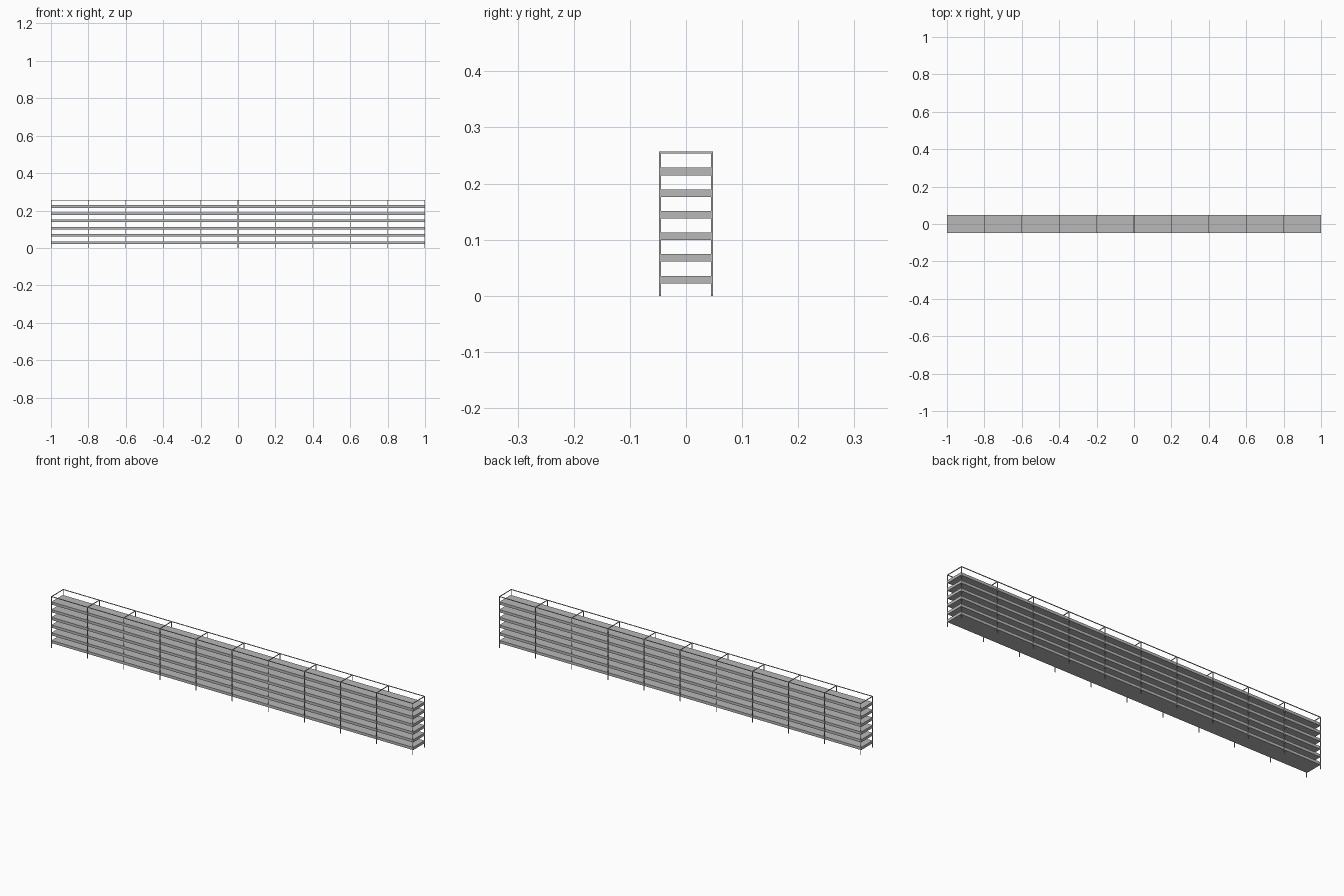
import bpy
import bmesh
from mathutils import Matrix, Vector

if "Cube" in bpy.data.objects:
    bpy.data.objects.remove(bpy.data.objects["Cube"], do_unlink=True)

BAYS = 10
SHELVES = 6
HALF_LENGTH = 1.0
HALF_DEPTH = 0.048
HEIGHT = 0.257
TUBE = 0.003
SHELF_THICK = 0.0135


def make_material(name, value):
    mat = bpy.data.materials.new(name)
    mat.use_nodes = True
    colour = (value, value, value, 1)
    mat.diffuse_color = colour
    mat.node_tree.nodes["Principled BSDF"].inputs["Base Color"].default_value = colour
    return mat


grey = make_material("grey metal", 0.48)


def make_boxes(name, boxes):
    """One object made of boxes, each given as (centre, size)."""
    bm = bmesh.new()
    for centre, size in boxes:
        place = Matrix.Translation(Vector(centre)) @ Matrix.Diagonal((*size, 1))
        bmesh.ops.create_cube(bm, size=1, matrix=place)
    mesh = bpy.data.meshes.new(name)
    bm.to_mesh(mesh)
    bm.free()
    mesh.materials.append(grey)
    obj = bpy.data.objects.new(name, mesh)
    bpy.context.collection.objects.link(obj)


post_x = HALF_LENGTH - TUBE / 2
post_y = HALF_DEPTH - TUBE / 2
rail_z = HEIGHT - TUBE / 2
stations = [-post_x + 2 * post_x * i / BAYS for i in range(BAYS + 1)]

# Shelf boards, evenly stacked between the posts
for level in range(SHELVES):
    z = 0.029 + level * 0.0385
    make_boxes(f"shelf_{level + 1}",
               [((0, 0, z), (2 * HALF_LENGTH, 2 * (HALF_DEPTH - TUBE), SHELF_THICK))])

# Front and back posts with the long top rail joining them
for side, sign in (("front", -1), ("back", 1)):
    make_boxes(f"{side}_posts",
               [((x, sign * post_y, HEIGHT / 2), (TUBE, TUBE, HEIGHT)) for x in stations])
    make_boxes(f"{side}_top_rail",
               [((0, sign * post_y, rail_z), (2 * HALF_LENGTH, TUBE, TUBE))])

# Short bars across the top of every pair of posts
make_boxes("top_cross_bars",
           [((x, 0, rail_z), (TUBE, 2 * HALF_DEPTH, TUBE)) for x in stations])
